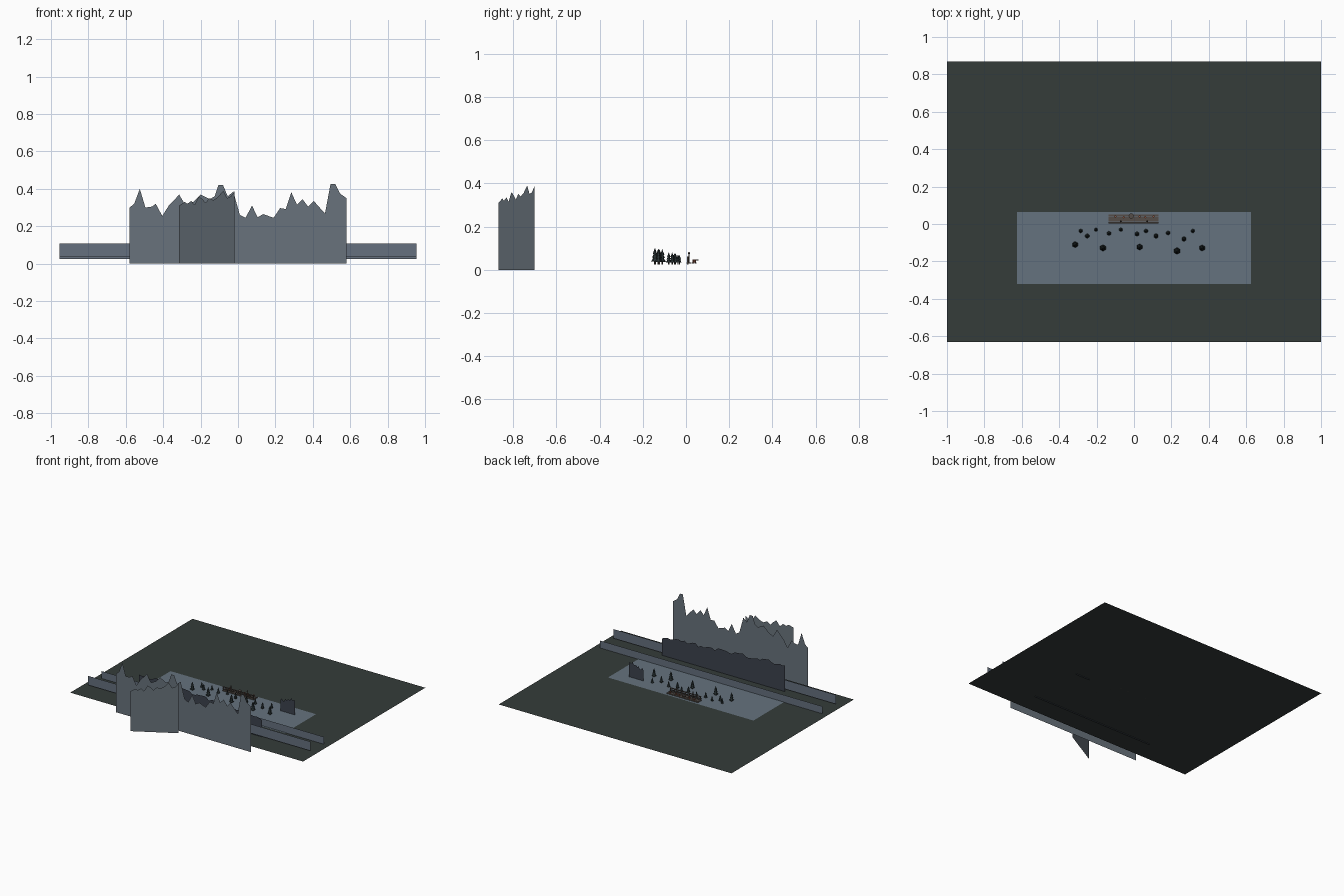
import bpy, bmesh, math, random
from mathutils import Matrix, Vector

if "Cube" in bpy.data.objects:
    bpy.data.objects.remove(bpy.data.objects["Cube"])

random.seed(4)
GZ = 0.025  # ground height


def mat(name, c):
    m = bpy.data.materials.new(name)
    m.diffuse_color = (*c, 1)
    m.use_nodes = True
    m.node_tree.nodes["Principled BSDF"].inputs["Base Color"].default_value = m.diffuse_color
    return m


GROUND = mat("dark_grass", (0.035, 0.045, 0.042))
WATER = mat("water", (0.13, 0.17, 0.21))
ROCK = mat("rock", (0.14, 0.17, 0.20))
MIST = mat("haze", (0.13, 0.16, 0.21))
FOREST = mat("far_forest", (0.045, 0.055, 0.075))
PINE = mat("pine", (0.02, 0.03, 0.032))
BARK = mat("bark", (0.04, 0.03, 0.025))
WOOD = mat("wood", (0.09, 0.075, 0.065))
CLAY = mat("clay", (0.30, 0.10, 0.06))


def finish(name, bm, m):
    me = bpy.data.meshes.new(name)
    bm.to_mesh(me)
    bm.free()
    ob = bpy.data.objects.new(name, me)
    me.materials.append(m)
    bpy.context.collection.objects.link(ob)
    return ob


def sheet(name, x0, x1, y0, y1, z, m):
    bm = bmesh.new()
    bm.faces.new([bm.verts.new(p) for p in
                  ((x0, y0, z), (x1, y0, z), (x1, y1, z), (x0, y1, z))])
    return finish(name, bm, m)


def panel(name, p0, p1, base, tops, m):
    """Upright card from p0 to p1; tops = (fraction along, height)."""
    bm = bmesh.new()
    a, b = Vector((*p0, 0)), Vector((*p1, 0))
    cols = []
    for t, z in tops:
        p = a.lerp(b, t)
        cols.append((bm.verts.new((p.x, p.y, base)), bm.verts.new((p.x, p.y, z))))
    for (l0, l1), (r0, r1) in zip(cols, cols[1:]):
        bm.faces.new((l0, r0, r1, l1))
    bmesh.ops.dissolve_limit(bm, angle_limit=0.01, verts=bm.verts, edges=bm.edges)
    return finish(name, bm, m)


def add_box(bm, x0, x1, y0, y1, z0, z1):
    M = (Matrix.Translation(((x0 + x1) / 2, (y0 + y1) / 2, (z0 + z1) / 2))
         @ Matrix.Diagonal((x1 - x0, y1 - y0, z1 - z0, 1)))
    bmesh.ops.create_cube(bm, size=1, matrix=M)


def add_cone(bm, x, y, z0, z1, r0, r1, n=6):
    bmesh.ops.create_cone(bm, cap_ends=True, segments=n, radius1=r0, radius2=r1,
                          depth=z1 - z0,
                          matrix=Matrix.Translation((x, y, (z0 + z1) / 2)))


# ground and lake
sheet("ground", -1, 1, -0.63, 0.87, GZ, GROUND)
sheet("lake", -0.625, 0.625, -0.32, 0.065, GZ + 0.002, WATER)

# long haze strips
panel("haze_strip_far", (-0.955, -0.475), (0.955, -0.475), 0.037,
      [(0, 0.108), (1, 0.108)], MIST)
panel("haze_strip_near", (-0.955, -0.31), (0.955, -0.31), GZ,
      [(0, 0.082), (1, 0.082)], MIST)

# main mountain ridge, given as x and height
ridge = [(-.58, .30), (-.555, .32), (-.525, .40), (-.495, .30), (-.46, .305), (-.44, .32),
         (-.405, .255), (-.37, .31), (-.34, .34), (-.315, .37), (-.28, .31), (-.24, .33),
         (-.2, .37), (-.15, .345), (-.125, .36), (-.105, .42), (-.08, .42), (-.055, .36),
         (-.025, .385), (.01, .26), (.04, .245), (.075, .31), (.105, .248), (.135, .265),
         (.19, .245), (.225, .297), (.255, .292), (.285, .382), (.315, .315), (.345, .345),
         (.375, .305), (.405, .335), (.465, .268), (.495, .427), (.52, .427), (.545, .375),
         (.58, .35)]
panel("mountain_ridge", (-0.58, -0.668), (0.58, -0.668), 0,
      [((x + .58) / 1.16, z) for x, z in ridge], ROCK)

# slanted mountain card
panel("mountain_side", (-0.315, -0.868), (-0.02, -0.703), 0,
      [(0, .31), (.1, .33), (.15, .32), (.22, .335), (.28, .315), (.36, .36), (.42, .345),
       (.48, .325), (.55, .35), (.62, .34), (.7, .355), (.8, .39), (.87, .35), (.94, .36),
       (1, .385)], ROCK)


# forest silhouettes
def jagged(n, h0, h1, amp):
    return [(i / n, h0 + (h1 - h0) * i / n + random.uniform(-amp, amp)) for i in range(n + 1)]


panel("far_forest", (-0.53, -0.46), (0.53, -0.46), 0.017, jagged(44, .235, .165, .014), FOREST)
panel("small_forest", (0.387, -0.031), (0.511, -0.031), 0.017, jagged(12, .115, .145, .014), FOREST)

# pines: x, y, scale
pines = [(-.315, -.11, 1.2), (-.285, -.037, .8), (-.25, -.064, .9), (-.203, -.03, .75),
         (-.134, -.05, .85), (-.07, -.03, .75), (-.166, -.128, 1.25), (.016, -.053, .9),
         (.064, -.037, .8), (.118, -.064, .95), (.03, -.123, 1.2), (.182, -.048, .85),
         (.267, -.08, .95), (.315, -.037, .8), (.364, -.128, 1.2), (.23, -.144, 1.3)]
for i, (x, y, s) in enumerate(pines, 1):
    bm = bmesh.new()
    for z0, z1, r in ((.010, .034, .014), (.024, .046, .011), (.037, .059, .008)):
        add_cone(bm, x, y, GZ + z0 * s, GZ + z1 * s, r * s, 0)
    finish(f"pine_{i}", bm, PINE)
    bm = bmesh.new()
    add_cone(bm, x, y, GZ, GZ + .014 * s, .003 * s, .003 * s)
    finish(f"pine_trunk_{i}", bm, BARK)

# railing: beams and posts
bm = bmesh.new()
for z in (0.042, 0.056):
    add_box(bm, -0.135, 0.13, 0.004, 0.012, z, z + 0.005)
for i in range(9):
    x = -0.131 + i * 0.0322
    add_box(bm, x - .003, x + .003, 0.005, 0.011, GZ, 0.06)
finish("railing", bm, WOOD)

# deck planks behind the railing
bm = bmesh.new()
for i in range(4):
    add_box(bm, -0.137, 0.132, 0.003 + i * .012, 0.0135 + i * .012, GZ + .003, 0.034)
finish("deck", bm, WOOD)

# lamp posts on the deck
for n, x in (("left", -0.07), ("right", 0.07)):
    bm = bmesh.new()
    add_cone(bm, x, 0.014, 0.034, 0.076, .002, .002, 8)
    add_cone(bm, x, 0.014, 0.074, 0.082, .005, .003, 8)
    finish(f"lamp_{n}", bm, BARK)

# pots and small table on the deck
bm = bmesh.new()
for x, y in ((-.1, .04), (-.055, .036), (.03, .04), (.06, .036), (.105, .041)):
    add_cone(bm, x, y, 0.034, 0.047, .005, .006, 8)
finish("pots", bm, CLAY)
bm = bmesh.new()
add_cone(bm, -.015, .043, 0.034, 0.044, .003, .003, 8)
add_cone(bm, -.015, .043, 0.044, 0.048, .014, .014, 12)
finish("table", bm, WOOD)
